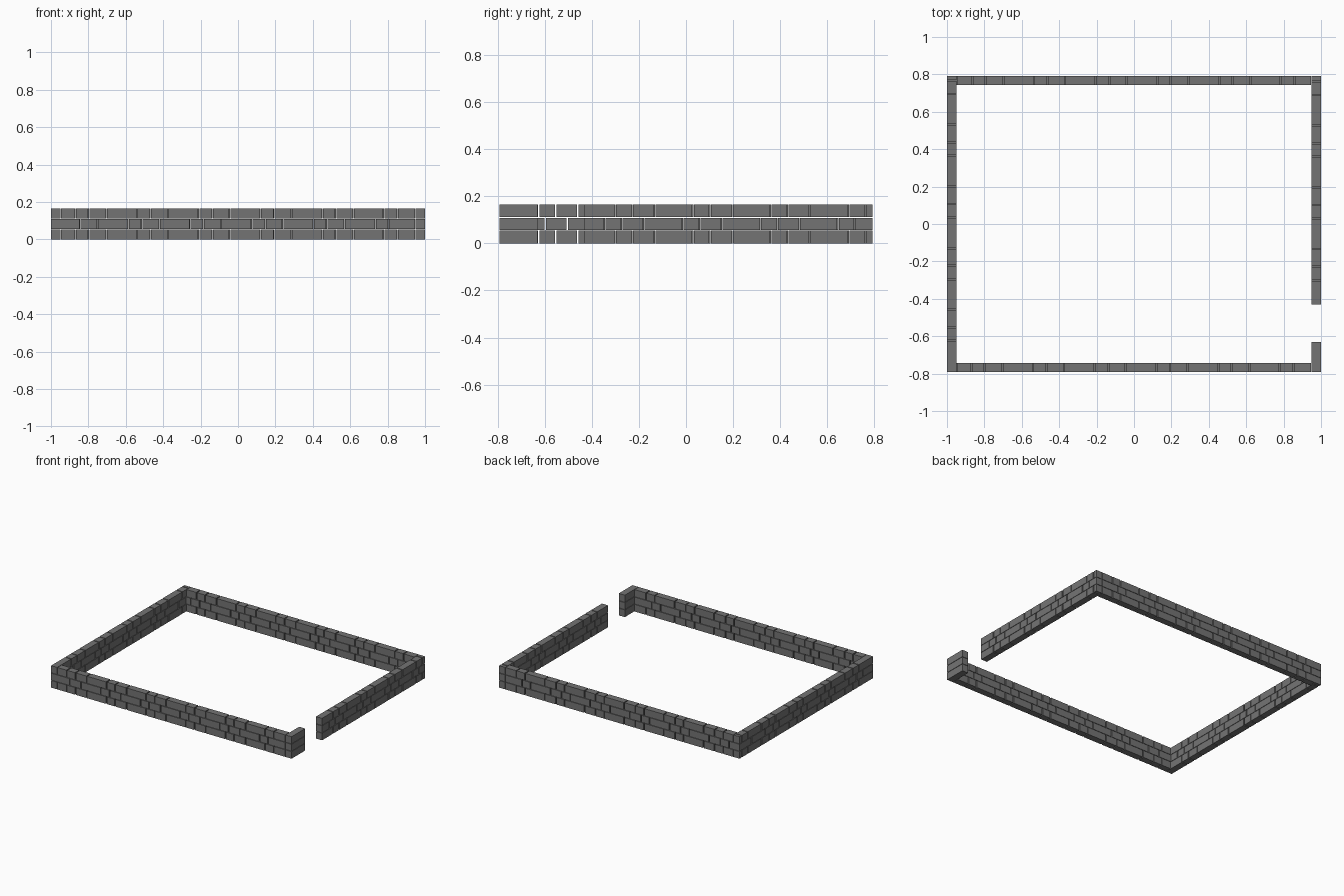
import bpy, bmesh

if "Cube" in bpy.data.objects:
    bpy.data.objects.remove(bpy.data.objects["Cube"])

T = 0.05            # wall thickness
X, Y = 1.0, 0.792   # outer half sizes
H = 0.165           # wall height
COURSE = H / 3
GAP = 0.007         # open vertical joint
BED = 0.003         # open horizontal joint
PERIOD = 0.33       # brick pattern: long, short, medium

STONE = bpy.data.materials.new("grey stone")
STONE.diffuse_color = (0.175, 0.175, 0.175, 1)
STONE.use_nodes = True
STONE.node_tree.nodes["Principled BSDF"].inputs["Base Color"].default_value = STONE.diffuse_color


def box(bm, lo, hi):
    v = [bm.verts.new((x, y, z)) for x in (lo[0], hi[0]) for y in (lo[1], hi[1]) for z in (lo[2], hi[2])]
    for f in ((0, 1, 3, 2), (4, 6, 7, 5), (0, 4, 5, 1), (2, 3, 7, 6), (0, 2, 6, 4), (1, 5, 7, 3)):
        bm.faces.new([v[i] for i in f])


def finish(bm, name):
    bmesh.ops.recalc_face_normals(bm, faces=bm.faces)
    me = bpy.data.meshes.new(name)
    bm.to_mesh(me)
    bm.free()
    me.materials.append(STONE)
    bpy.context.collection.objects.link(bpy.data.objects.new(name, me))


def joints(start, end, first, smallest):
    """Joint positions of the repeating pattern between two wall ends."""
    cuts = [first + off + PERIOD * k for k in range(-5, 5) for off in (0, 0.072, 0.166)]
    cuts = sorted(c for c in cuts if start + smallest < c < end - smallest)
    return [start] + cuts + [end]


def bricks(bm, axis, c, row, cuts):
    """One course of bricks; c is the wall's low side across its thickness."""
    z0 = row * COURSE + (BED / 2 if row else 0)
    z1 = (row + 1) * COURSE - (BED / 2 if row < 2 else 0)
    for i in range(len(cuts) - 1):
        a = cuts[i] + (GAP / 2 if i else 0)
        b = cuts[i + 1] - (GAP / 2 if i < len(cuts) - 2 else 0)
        if axis == 'x':
            box(bm, (a, c, z0), (b, c + T, z1))
        else:
            box(bm, (c, a, z0), (c + T, b, z1))


# front and back walls; the middle course runs through to the left corner
for name, c, shift in (("front_wall", -Y, 0), ("back_wall", Y - T, 0.005)):
    bm = bmesh.new()
    for row in range(3):
        mid = row == 1
        cuts = joints(-X if mid else -X + T + BED, X - T - BED,
                      0.12 + shift - 0.047 * mid, 0.083 if mid else 0.06)
        bricks(bm, 'x', c, row, cuts)
    finish(bm, name)

# left wall, and right wall split by the gateway
for name, c, y0, y1, shift in (("left_wall", -X, -Y, Y, 0.005),
                               ("right_wall_front", X - T, -Y, -0.63, 0),
                               ("right_wall_back", X - T, -0.43, Y, 0)):
    bm = bmesh.new()
    for row in range(3):
        mid = row == 1
        a, b = y0, y1
        if mid and name == "left_wall":
            a, b = -Y + T + BED, Y - T - BED
        small = 0.12 if name == "right_wall_front" else 0.02
        bricks(bm, 'y', c, row, joints(a, b, 0.03 + shift - 0.045 * mid, small))
    finish(bm, name)
